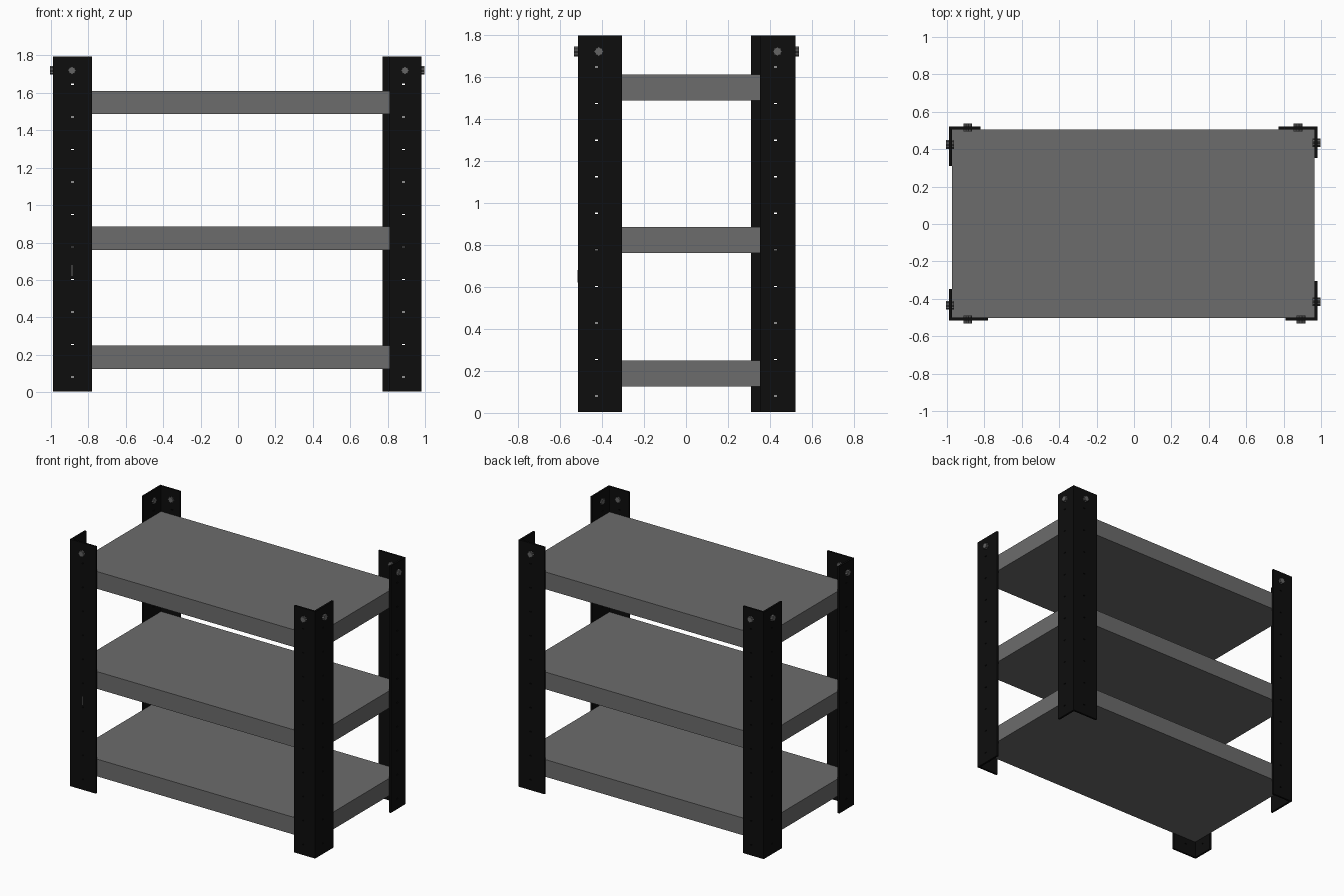
import bpy, bmesh, math
from mathutils import Matrix, Vector

cube = bpy.data.objects.get("Cube")
if cube:
    bpy.data.objects.remove(cube, do_unlink=True)


def material(name, rgb):
    mat = bpy.data.materials.new(name)
    mat.use_nodes = True
    mat.diffuse_color = (*rgb, 1)
    mat.node_tree.nodes["Principled BSDF"].inputs["Base Color"].default_value = (*rgb, 1)
    return mat


black = material("black steel", (0.004, 0.004, 0.004))
grey = material("grey board", (0.15, 0.15, 0.15))
bolt_grey = material("bolt grey", (0.13, 0.13, 0.13))


def finish(bm, name, mat):
    bmesh.ops.recalc_face_normals(bm, faces=bm.faces[:])
    mesh = bpy.data.meshes.new(name)
    bm.to_mesh(mesh)
    bm.free()
    mesh.materials.append(mat)
    obj = bpy.data.objects.new(name, mesh)
    bpy.context.collection.objects.link(obj)
    return obj


def box(name, lo, hi, mat):
    lo, hi = Vector(lo), Vector(hi)
    bm = bmesh.new()
    bmesh.ops.create_cube(bm, size=1, matrix=Matrix.Translation((lo + hi) / 2)
                          @ Matrix.Diagonal((*(hi - lo), 1)))
    return finish(bm, name, mat)


TOP, BASE, WALL = 1.795, 0.004, 0.014
HOLES = [0.08 + 0.174 * i for i in range(10)]
BOLT_Z = 1.72


def flange(name, axis, start, end, outer, inward, hole):
    """Upright strip along axis 0 (x) or 1 (y), with a row of small slots."""
    across = sorted([start, hole - 0.007, hole + 0.007, end])
    levels = [BASE] + [z + d for z in HOLES for d in (-0.003, 0.003)] + [TOP]
    bm = bmesh.new()

    def vert(a, z):
        return bm.verts.new((a, outer, z) if axis == 0 else (outer, a, z))

    rows = [[vert(a, z) for a in across] for z in levels]
    for r in range(len(rows) - 1):
        for c in range(3):
            if r % 2 == 0 or c != 1:
                bm.faces.new((rows[r][c], rows[r][c + 1],
                              rows[r + 1][c + 1], rows[r + 1][c]))
    # Thicken the sheet towards the shelves
    edges = [e for e in bm.edges if e.is_boundary]
    back = bmesh.ops.duplicate(bm, geom=bm.verts[:] + bm.edges[:] + bm.faces[:])
    offset = Vector((0, inward * WALL, 0) if axis == 0 else (inward * WALL, 0, 0))
    for e in edges:
        a, b = e.verts
        va, vb = back["vert_map"][a], back["vert_map"][b]
        bm.faces.new((a, b, vb, va))
    for v in [g for g in back["geom"] if isinstance(g, bmesh.types.BMVert)]:
        v.co += offset
    return finish(bm, name, black)


def bolt(name, axis, centre):
    """Short eight-pointed bolt through the flange, facing along the axis."""
    bm = bmesh.new()
    ring = []
    for i in range(16):
        r = 0.023 if i % 2 == 0 else 0.018
        t = math.tau * i / 16
        ring.append(bm.verts.new((r * math.cos(t), r * math.sin(t), -0.022)))
    face = bm.faces.new(ring)
    ext = bmesh.ops.extrude_face_region(bm, geom=[face], use_keep_orig=True)
    for v in [g for g in ext["geom"] if isinstance(g, bmesh.types.BMVert)]:
        v.co.z += 0.044
    turn = Matrix.Rotation(math.pi / 2, 4, "X" if axis == 0 else "Y")
    bm.transform(Matrix.Translation(centre) @ turn)
    return finish(bm, name, bolt_grey)


# Shelves
for name, z in (("bottom", 0.125), ("middle", 0.76), ("top", 1.486)):
    box(name + "_shelf", (-0.972, -0.502, z), (0.965, 0.506, z + 0.125), grey)

# Corner posts: outer corner, flange widths along x and y, bolt x and y
posts = {
    "front_right": (-0.988, -0.515, 0.208, 0.168, -0.888, -0.435),
    "front_left": (0.98, -0.515, 0.17, 0.21, 0.893, -0.415),
    "back_right": (-0.988, 0.52, 0.168, 0.21, -0.888, 0.425),
    "back_left": (0.98, 0.52, 0.208, 0.168, 0.877, 0.435),
}
for name, (x, y, wx, wy, bx, by) in posts.items():
    sx, sy = (1 if x > 0 else -1), (1 if y > 0 else -1)
    flange(name + "_post_wide_side", 0, x, x - sx * wx, y, -sy, 0.885 * sx)
    flange(name + "_post_end_side", 1, y - sy * WALL, y - sy * wy, x, -sx, 0.425 * sy)
    bolt(name + "_wide_bolt", 0, (bx, y - sy * 0.004, BOLT_Z))
    bolt(name + "_end_bolt", 1, (x - sx * 0.004, by, BOLT_Z))

# Thin scratch mark on one post
box("post_mark", (-0.89, -0.517, 0.62), (-0.886, -0.514, 0.68), grey)
